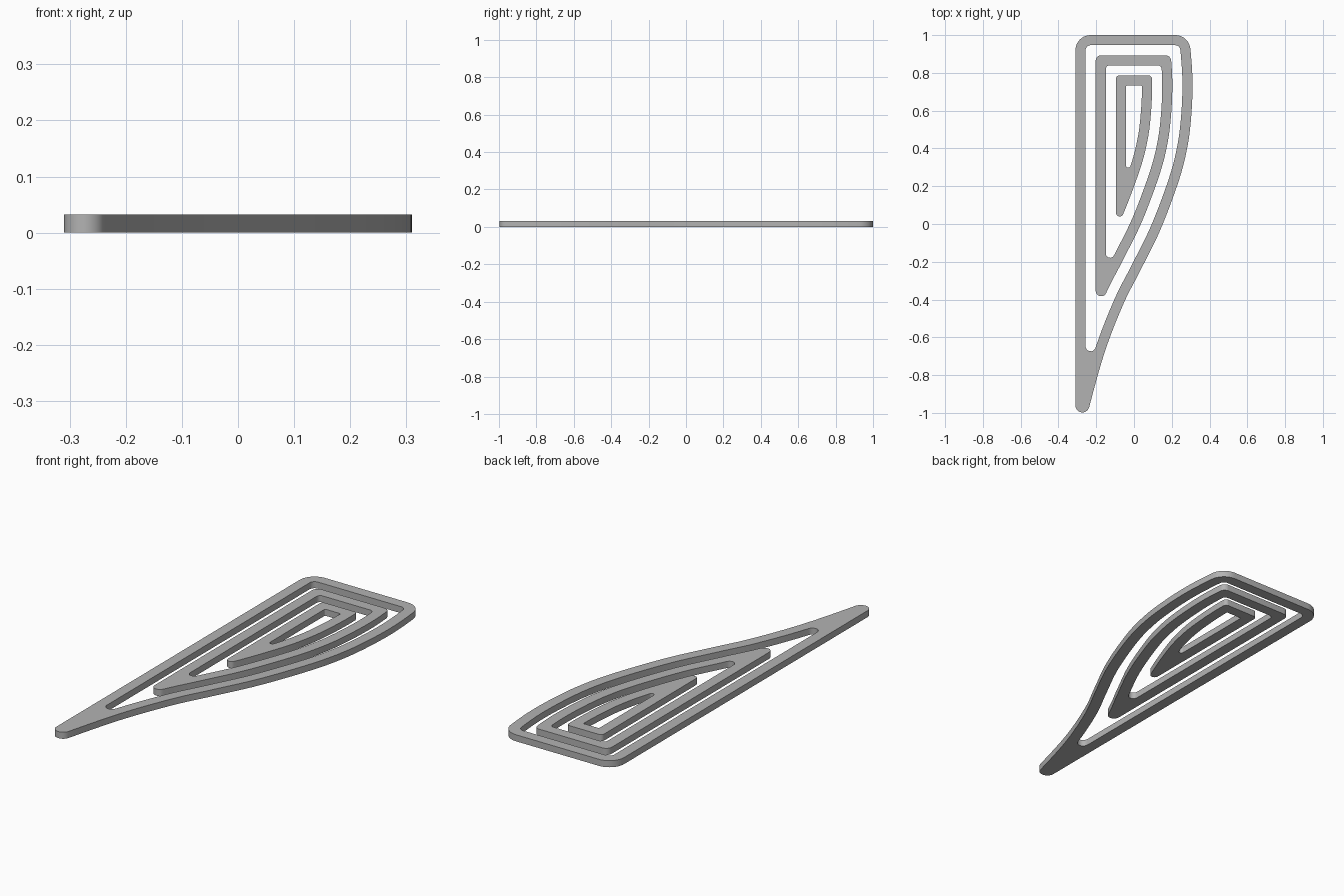
import bpy, bmesh, math
from mathutils import Vector

cube = bpy.data.objects.get("Cube")
if cube:
    bpy.data.objects.remove(cube, do_unlink=True)

LEFT, TOP, HEIGHT, STEP = -0.31, 1.0, 0.032, 0.0535

# Curved right-hand edge of the blade, from below the tip to above the top
EDGE = [Vector(p) for p in (
    (-0.335, -1.42), (-0.287, -1.19), (-0.237, -0.969), (-0.154, -0.675),
    (-0.056, -0.423), (0.033, -0.247), (0.14, -0.03), (0.238, 0.232),
    (0.283, 0.41), (0.303, 0.57), (0.31, 0.74), (0.302, 0.89),
    (0.285, 1.03), (0.26, 1.16))]
T_MAX = len(EDGE) - 3


def edge(t, d=0.0):
    """Point on the edge moved inward by d, and the outward normal."""
    i = min(int(t), T_MAX - 1)
    u = t - i
    a, b, c, e = EDGE[i:i + 4]
    k1, k2, k3 = c - a, 2 * a - 5 * b + 4 * c - e, 3 * b - a - 3 * c + e
    p = b + 0.5 * (k1 * u + k2 * u * u + k3 * u ** 3)
    tan = (k1 + 2 * k2 * u + 3 * k3 * u * u).normalized()
    n = Vector((tan.y, -tan.x))
    return p - n * d, n


def solve(d, axis, value, hi):
    lo = 0.0
    for _ in range(40):
        mid = (lo + hi) / 2
        if edge(mid, d)[0][axis] < value:
            lo = mid
        else:
            hi = mid
    return lo


def arc(center, r, a0, a1, n=10):
    return [center + r * Vector((math.cos(a0 + (a1 - a0) * i / n),
                                 math.sin(a0 + (a1 - a0) * i / n)))
            for i in range(n + 1)]


def outline(d, r_top, r_tip):
    """Counter-clockwise rounded blade outline, inset by d."""
    left, top = LEFT + d, TOP - d
    t0 = solve(d + r_tip, 0, left + r_tip, 8.0)
    t1 = solve(d + r_top, 1, top - r_top, float(T_MAX))
    tip, n0 = edge(t0, d + r_tip)
    corner, n1 = edge(t1, d + r_top)
    pts = arc(Vector((left + r_top, top - r_top)), r_top, math.pi / 2, math.pi)
    pts += arc(tip, r_tip, math.pi, 2 * math.pi + math.atan2(n0.y, n0.x))
    pts += [edge(t0 + (t1 - t0) * i / 48, d)[0] for i in range(1, 48)]
    pts += arc(corner, r_top, math.atan2(n1.y, n1.x), math.pi / 2)
    return pts


grey = bpy.data.materials.new("grey")
grey.use_nodes = True
grey.diffuse_color = (0.45, 0.45, 0.45, 1)
grey.node_tree.nodes["Principled BSDF"].inputs["Base Color"].default_value = (0.45, 0.45, 0.45, 1)


def ring(name, outer, inner):
    bm = bmesh.new()
    edges = []
    for pts in (outer, inner):
        vs = [bm.verts.new((p.x, p.y, 0)) for p in pts]
        edges += [bm.edges.new((vs[i - 1], vs[i])) for i in range(len(vs))]
    bmesh.ops.triangle_fill(bm, use_beauty=True, edges=edges, normal=(0, 0, 1))
    ext = bmesh.ops.extrude_face_region(bm, geom=bm.faces[:])
    bmesh.ops.translate(bm, vec=(0, 0, HEIGHT),
                        verts=[g for g in ext["geom"] if isinstance(g, bmesh.types.BMVert)])
    bmesh.ops.recalc_face_normals(bm, faces=bm.faces[:])
    me = bpy.data.meshes.new(name)
    bm.to_mesh(me)
    bm.free()
    me.materials.append(grey)
    ob = bpy.data.objects.new(name, me)
    bpy.context.collection.objects.link(ob)
    bpy.ops.object.select_all(action="DESELECT")
    ob.select_set(True)
    bpy.context.view_layer.objects.active = ob
    bpy.ops.object.shade_smooth_by_angle(angle=math.radians(30))


# Three nested rings: (name, outer top/tip radii, inner top/tip radii)
RINGS = (("outer_ring", (0.08, 0.037), (0.027, 0.027)),
         ("middle_ring", (0.03, 0.029), (0.02, 0.023)),
         ("inner_ring", (0.018, 0.02), (0.005, 0.012)))
for i, (name, ro, ri) in enumerate(RINGS):
    ring(name, outline(2 * i * STEP, *ro), outline((2 * i + 1) * STEP, *ri))
